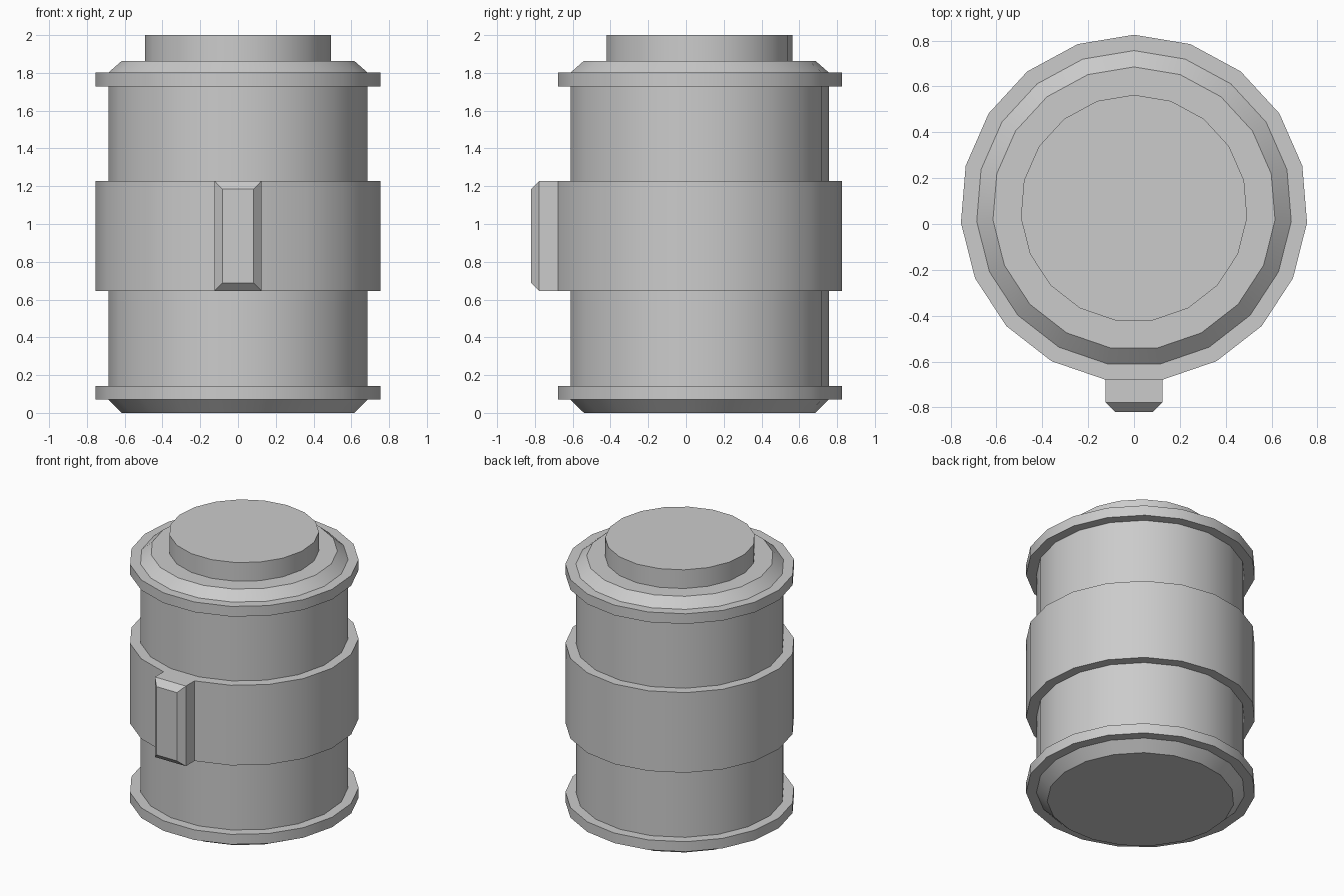
import bpy, bmesh, math
from mathutils import Vector

if "Cube" in bpy.data.objects:
    bpy.data.objects.remove(bpy.data.objects["Cube"])

SIDES = 19          # a vertex at the back, a flat facet at the front
CY = 0.068          # barrel axis offset so the latch fits the centred bounds

# Barrel profile (radius, z), from bottom to top
PROFILE = [(0.617, 0), (0.688, 0.07), (0.757, 0.07), (0.757, 0.143),
           (0.688, 0.143), (0.688, 0.645), (0.757, 0.645), (0.757, 1.228),
           (0.688, 1.228), (0.688, 1.728), (0.757, 1.728), (0.757, 1.802),
           (0.688, 1.802), (0.617, 1.864), (0.495, 1.864), (0.495, 2.0)]

bm = bmesh.new()


def ring(r, z):
    return [bm.verts.new((r * math.sin(math.tau * i / SIDES),
                          CY + r * math.cos(math.tau * i / SIDES), z))
            for i in range(SIDES)]


# Lathed barrel: rims, centre band, bevelled ends and cap
rings = [ring(r, z) for r, z in PROFILE]
for a, b in zip(rings, rings[1:]):
    for i in range(SIDES):
        j = (i + 1) % SIDES
        bm.faces.new((a[i], a[j], b[j], b[i]))
bm.faces.new(rings[0])
bm.faces.new(rings[-1])
bmesh.ops.recalc_face_normals(bm, faces=bm.faces)


def extrude_front(face, dy, dx=0, dz=0):
    """Push a front face out along -y, shrinking its width and height."""
    new = bmesh.ops.extrude_discrete_faces(bm, faces=[face])["faces"][0]
    mid = new.calc_center_median()
    for v in new.verts:
        v.co -= Vector((math.copysign(dx, v.co.x), dy,
                        math.copysign(dz, v.co.z - mid.z)))
    return new


# Latch block on the front facet of the band, with a chamfered face
front = min((f for f in bm.faces if abs(f.normal.z) < 0.1
             and 0.9 < f.calc_center_median().z < 1.0),
            key=lambda f: f.calc_center_median().y)
block = extrude_front(front, 0.099)
extrude_front(block, 0.042, 0.042, 0.043)

mesh = bpy.data.meshes.new("barrel")
bm.to_mesh(mesh)
bm.free()
barrel = bpy.data.objects.new("barrel", mesh)
bpy.context.collection.objects.link(barrel)
bpy.context.view_layer.objects.active = barrel
barrel.select_set(True)
bpy.ops.object.shade_smooth_by_angle(angle=math.radians(30))
